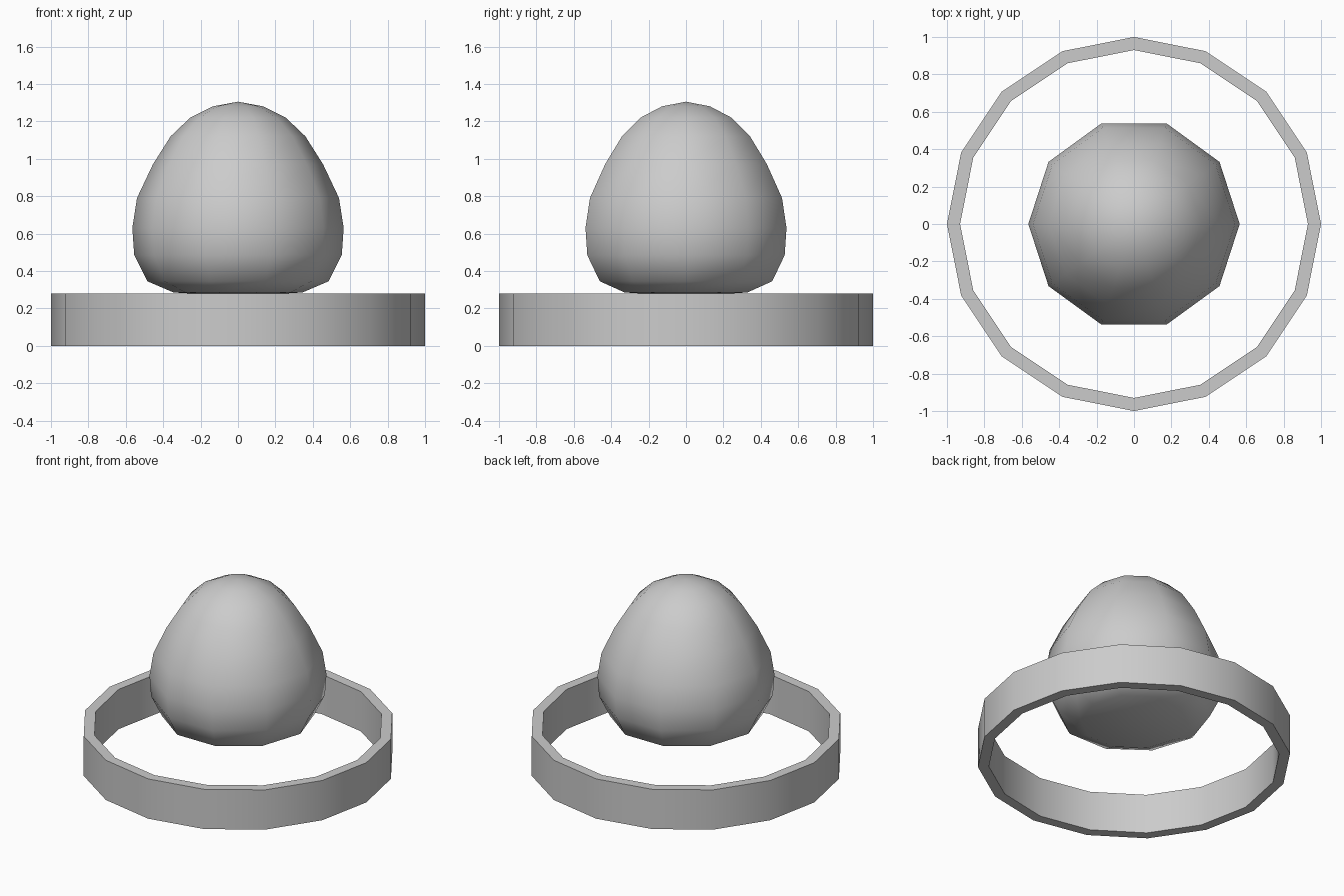
import bpy
import math

if "Cube" in bpy.data.objects:
    bpy.data.objects.remove(bpy.data.objects["Cube"])


def lathe(name, profile, sides, closed):
    """Spin (radius, z) points around z; zero radius gives a single pole."""
    verts, rings = [], []
    for r, z in profile:
        if r == 0:
            rings.append([len(verts)] * sides)
            verts.append((0, 0, z))
        else:
            rings.append([len(verts) + i for i in range(sides)])
            for i in range(sides):
                a = 2 * math.pi * i / sides
                verts.append((r * math.cos(a), r * math.sin(a), z))
    faces = []
    for k in range(len(rings) if closed else len(rings) - 1):
        lo, hi = rings[k], rings[(k + 1) % len(rings)]
        for i in range(sides):
            j = (i + 1) % sides
            quad = [lo[i], lo[j], hi[j], hi[i]]
            faces.append(list(dict.fromkeys(quad)))
    mesh = bpy.data.meshes.new(name)
    mesh.from_pydata(verts, [], faces)
    mesh.update()
    obj = bpy.data.objects.new(name, mesh)
    bpy.context.collection.objects.link(obj)
    return obj


def smooth(obj, angle):
    bpy.ops.object.select_all(action='DESELECT')
    obj.select_set(True)
    bpy.context.view_layer.objects.active = obj
    bpy.ops.object.shade_smooth_by_angle(angle=math.radians(angle))


# Support band: thin 16-sided open ring
ring = lathe("stand_ring", [(0.93, 0), (1, 0), (1, 0.28), (0.93, 0.28)], 16, True)
smooth(ring, 30)

# Egg: 10-sided smooth body, wide end down
egg = lathe("egg", [(0, 0.265), (0.345, 0.285), (0.485, 0.345), (0.555, 0.485),
                    (0.565, 0.63), (0.54, 0.79), (0.455, 0.97), (0.36, 1.12),
                    (0.255, 1.22), (0.135, 1.28), (0, 1.305)], 10, False)
smooth(egg, 60)
